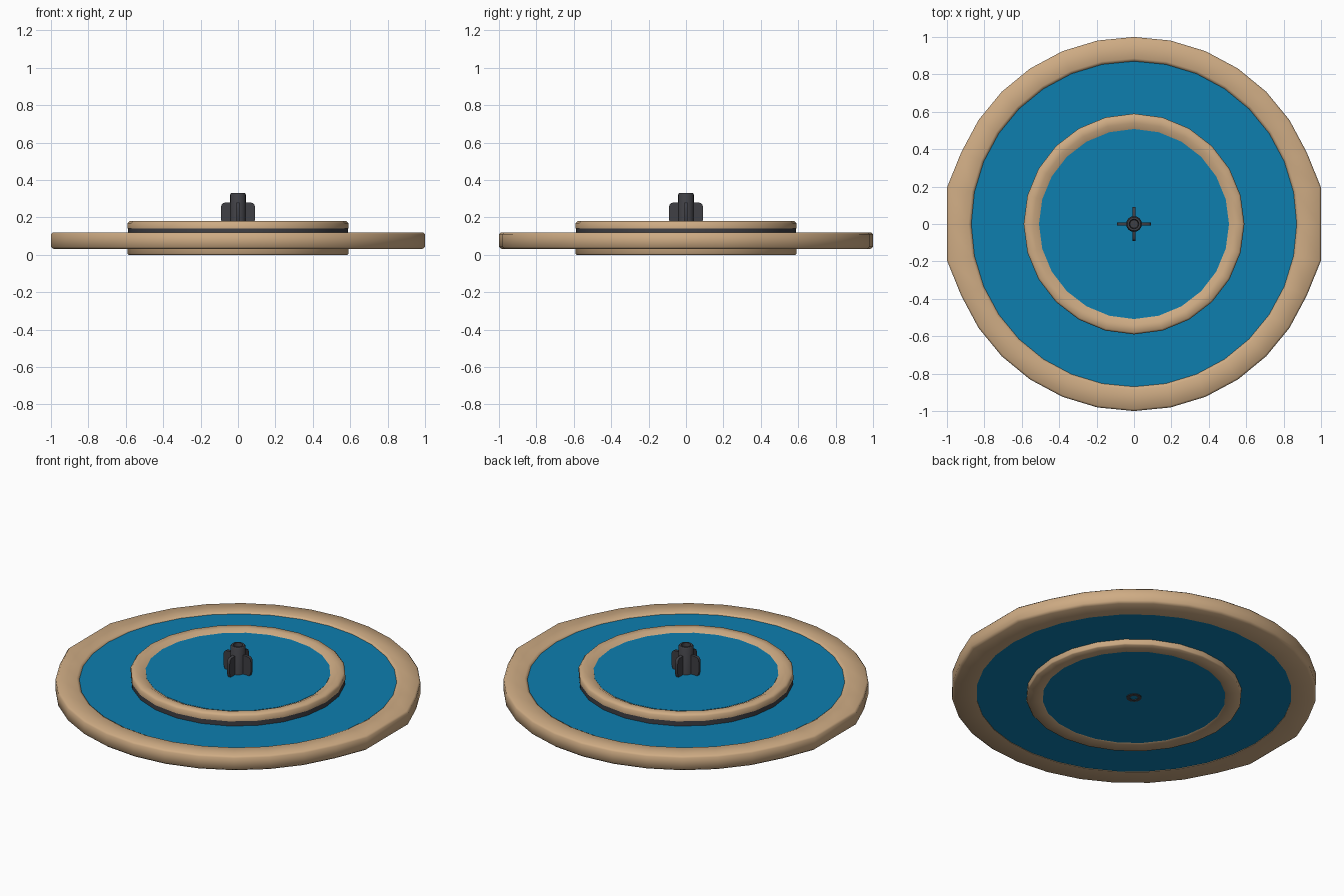
import bpy, bmesh, math

if "Cube" in bpy.data.objects:
    bpy.data.objects.remove(bpy.data.objects["Cube"])


def material(name, rgb):
    m = bpy.data.materials.new(name)
    m.diffuse_color = (*rgb, 1)
    m.use_nodes = True
    m.node_tree.nodes["Principled BSDF"].inputs["Base Color"].default_value = m.diffuse_color
    return m


TAN = material("sandstone", (0.62, 0.41, 0.23))
BLUE = material("water_blue", (0.004, 0.21, 0.43))
DARK = material("dark_metal", (0.05, 0.05, 0.058))


def finish(bm, name, mat, smooth=None):
    bmesh.ops.remove_doubles(bm, verts=bm.verts, dist=1e-5)
    bmesh.ops.recalc_face_normals(bm, faces=bm.faces)
    me = bpy.data.meshes.new(name)
    bm.to_mesh(me)
    bm.free()
    me.materials.append(mat)
    ob = bpy.data.objects.new(name, me)
    bpy.context.collection.objects.link(ob)
    if smooth:
        bpy.ops.object.select_all(action='DESELECT')
        ob.select_set(True)
        bpy.context.view_layer.objects.active = ob
        bpy.ops.object.shade_smooth_by_angle(angle=math.radians(smooth))
    return ob


def lathe(name, profile, sides, mat, closed=True, smooth=None, square_ends=False):
    """Revolve (radius, z) points; closed profiles make rings, open ones get capped."""
    bm = bmesh.new()
    rings = []
    for r, z in profile:
        ring = []
        for i in range(sides):
            a = math.tau * i / sides
            c, s = math.cos(a), math.sin(a)
            x = r * c
            # the outermost rim has one long straight edge on each side
            if square_ends and r > 0.95 and abs(c) > 0.975:
                x = math.copysign(r, c)
            ring.append(bm.verts.new((x, r * s, z)))
        rings.append(ring)
    n = len(rings)
    for k in range(n if closed else n - 1):
        a, b = rings[k], rings[(k + 1) % n]
        for i in range(sides):
            j = (i + 1) % sides
            bm.faces.new((a[i], a[j], b[j], b[i]))
    if not closed:
        bm.faces.new(rings[0])
        bm.faces.new(rings[-1])
    return finish(bm, name, mat, smooth)


# outer basin rim
lathe("outer_rim", [(0.865, 0.03), (0.985, 0.03), (1.0, 0.042), (1.0, 0.110),
                    (0.99, 0.12), (0.885, 0.12), (0.87, 0.112)],
      32, TAN, smooth=60, square_ends=True)

# outer pool
lathe("outer_water", [(0.875, 0.033), (0.875, 0.111)], 32, BLUE, closed=False)

# inner basin: base ring, dark band, top rim
lathe("inner_base_ring", [(0.50, 0.005), (0.51, 0.0), (0.585, 0.0), (0.59, 0.006),
                          (0.59, 0.06), (0.50, 0.06)], 24, TAN, smooth=60)
lathe("inner_dark_band", [(0.52, 0.06), (0.588, 0.06), (0.588, 0.142), (0.52, 0.142)],
      24, DARK, smooth=40)
lathe("inner_top_rim", [(0.505, 0.14), (0.59, 0.14), (0.59, 0.170), (0.58, 0.18),
                        (0.54, 0.18), (0.505, 0.163)], 24, TAN, smooth=60)

# inner pool
lathe("inner_water", [(0.508, 0.004), (0.508, 0.166)], 24, BLUE, closed=False)

# nozzle tube with a recessed hole at both ends
lathe("nozzle", [(0.022, 0.02), (0.022, 0.0), (0.042, 0.0), (0.042, 0.322), (0.036, 0.33),
                 (0.026, 0.33), (0.022, 0.29)], 16, DARK, closed=False, smooth=40)

# four nozzle fins with rounded upper corners
outline = [(0.03, 0.15), (0.076, 0.15), (0.092, 0.19), (0.092, 0.25),
           (0.088, 0.268), (0.076, 0.278), (0.03, 0.28)]
for k in range(4):
    a = k * math.pi / 2
    c, s = round(math.cos(a)), round(math.sin(a))
    bm = bmesh.new()
    sides = []
    for t in (-0.009, 0.009):
        sides.append([bm.verts.new((r * c - t * s, r * s + t * c, z)) for r, z in outline])
        bm.faces.new(sides[-1])
    for i in range(len(outline)):
        j = (i + 1) % len(outline)
        bm.faces.new((sides[0][i], sides[0][j], sides[1][j], sides[1][i]))
    finish(bm, f"nozzle_fin_{k + 1}", DARK, smooth=40)
